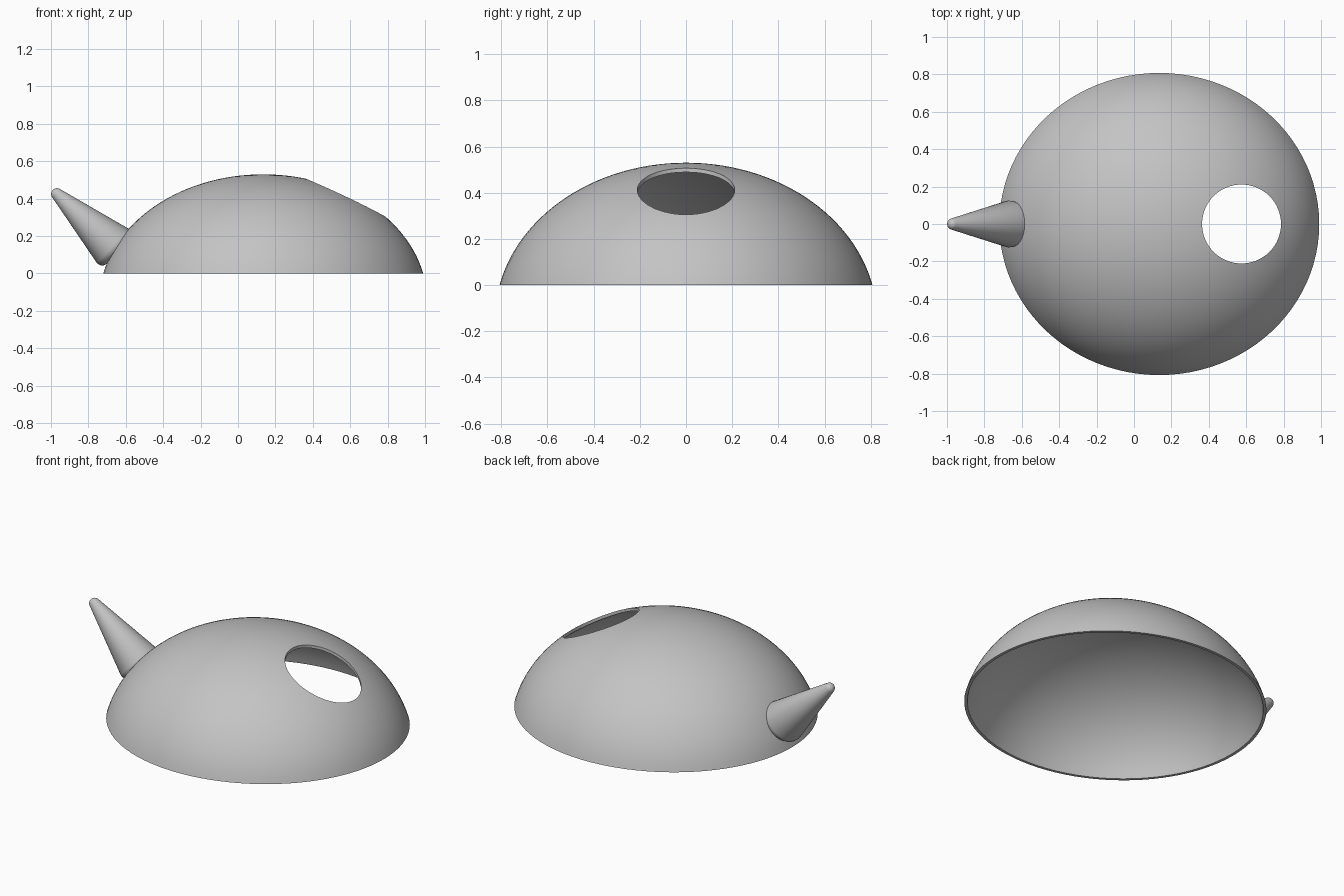
import bpy, bmesh, math
from mathutils import Vector, Matrix

if "Cube" in bpy.data.objects:
    bpy.data.objects.remove(bpy.data.objects["Cube"])

CX = 0.135                      # dome centre along x
DROP = 0.15                     # ellipsoid centre sits this far below the ground
RX, RY, RZ = 0.877, 0.828, 0.68
WALL = 0.017

grey = bpy.data.materials.new("plain grey")
grey.diffuse_color = (0.55, 0.55, 0.55, 1)
grey.use_nodes = True
grey.node_tree.nodes["Principled BSDF"].inputs["Base Color"].default_value = grey.diffuse_color


def lathe(name, profile, matrix, steps):
    """Spin an (r, z) profile about z, then place it."""
    bm = bmesh.new()
    vs = [bm.verts.new((r, 0, z)) for r, z in profile]
    es = [bm.edges.new(p) for p in zip(vs, vs[1:])]
    bmesh.ops.spin(bm, geom=vs + es, cent=(0, 0, 0), axis=(0, 0, 1),
                   angle=math.tau, steps=steps)
    bmesh.ops.remove_doubles(bm, verts=bm.verts, dist=1e-5)
    bm.transform(matrix)
    bmesh.ops.recalc_face_normals(bm, faces=bm.faces)
    me = bpy.data.meshes.new(name)
    bm.to_mesh(me)
    bm.free()
    me.materials.append(grey)
    ob = bpy.data.objects.new(name, me)
    bpy.context.collection.objects.link(ob)
    return ob


def cut(ob, cutter):
    """Subtract the cutter and discard it."""
    mod = ob.modifiers.new("cut", 'BOOLEAN')
    mod.operation, mod.solver, mod.object = 'DIFFERENCE', 'EXACT', cutter
    bpy.context.view_layer.objects.active = ob
    bpy.ops.object.modifier_apply(modifier=mod.name)
    bpy.data.objects.remove(cutter, do_unlink=True)


def smooth(ob):
    bpy.ops.object.select_all(action='DESELECT')
    ob.select_set(True)
    bpy.context.view_layer.objects.active = ob
    bpy.ops.object.shade_smooth_by_angle(angle=math.radians(35))


def arc(inset, n=28):
    """Ellipse quarter from the pole down to the ground, r measured along x."""
    a, h = RX - inset, RZ - inset
    end = math.acos(DROP / h)
    return [(a * math.sin(end * i / n), h * math.cos(end * i / n) - DROP)
            for i in range(n + 1)]


# Hollow dome with a flat open rim
squash = Matrix.Translation((CX, 0, 0)) @ Matrix.Diagonal((1, RY / RX, 1, 1))
dome = lathe("dome", arc(0) + arc(WALL)[::-1], squash, 96)

# Round opening cut straight down
hole = lathe("hole_cutter", [(0, 0.1), (0.211, 0.1), (0.211, 0.8), (0, 0.8)],
             Matrix.Translation((0.575, 0, 0)), 64)
cut(dome, hole)
smooth(dome)

# Tapered spout with rounded tip and base edge
base, tip = Vector((-0.64, 0, 0.12)), Vector((-0.968, 0, 0.425))
axis = tip - base
L, R = axis.length, 0.031
profile = [(0, 0), (0.098, 0), (0.112, 0.006), (0.122, 0.02), (0.125, 0.04)]
profile += [(R * math.cos(t), L + R * math.sin(t))
            for t in (math.radians(12 + 13 * i) for i in range(6))]
profile.append((0, L + R))
place = Matrix.Translation(base) @ axis.to_track_quat('Z', 'Y').to_matrix().to_4x4()
spout = lathe("spout", profile, place, 48)

# Trim the spout inside the dome wall
core = arc(WALL * 0.6)
core_solid = lathe("core_cutter", core + [(core[-1][0], -0.1), (0, -0.1)], squash, 96)
cut(spout, core_solid)
smooth(spout)
